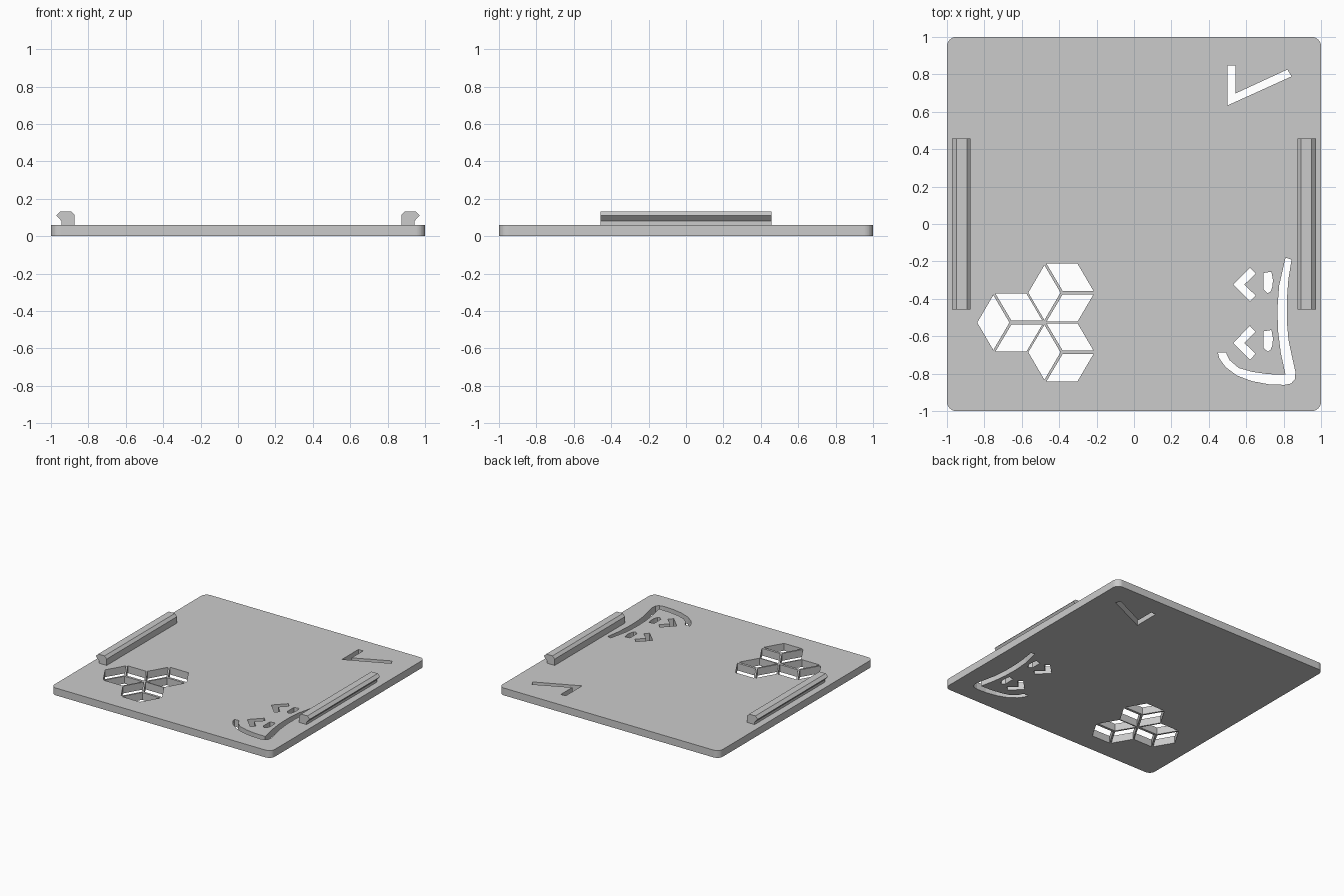
import bpy
import bmesh
import math

if "Cube" in bpy.data.objects:
    bpy.data.objects.remove(bpy.data.objects["Cube"], do_unlink=True)

GREY = (0.6, 0.6, 0.6, 1)
grey = bpy.data.materials.new("plain grey")
grey.use_nodes = True
grey.diffuse_color = GREY
grey.node_tree.nodes["Principled BSDF"].inputs["Base Color"].default_value = GREY

THICK = 0.06


def shift(points, dx, dy):
    return [(x + dx, y + dy) for x, y in points]


def sheet(name, outlines, z0, z1):
    """Extruded flat shape: first outline is the rim, the others are holes."""
    curve = bpy.data.curves.new(name + "_outline", "CURVE")
    curve.dimensions = "2D"
    curve.fill_mode = "BOTH"
    curve.extrude = (z1 - z0) / 2
    for points in outlines:
        spline = curve.splines.new("POLY")
        spline.points.add(len(points) - 1)
        for p, (x, y) in zip(spline.points, points):
            p.co = (x, y, 0, 1)
        spline.use_cyclic_u = True
    temp = bpy.data.objects.new(name + "_outline", curve)
    bpy.context.collection.objects.link(temp)
    graph = bpy.context.evaluated_depsgraph_get()
    mesh = bpy.data.meshes.new_from_object(temp.evaluated_get(graph))
    bpy.data.objects.remove(temp, do_unlink=True)
    bm = bmesh.new()
    bm.from_mesh(mesh)
    bmesh.ops.remove_doubles(bm, verts=bm.verts, dist=0.0005)
    bmesh.ops.translate(bm, verts=bm.verts, vec=(0, 0, (z0 + z1) / 2))
    bmesh.ops.recalc_face_normals(bm, faces=bm.faces)
    for face in bm.faces:
        face.smooth = False
    bm.to_mesh(mesh)
    bm.free()
    mesh.materials.clear()
    mesh.materials.append(grey)
    obj = bpy.data.objects.new(name, mesh)
    bpy.context.collection.objects.link(obj)
    return obj


# Rounded square rim
R = 0.05
rim = []
for i, (sx, sy) in enumerate([(1, 1), (-1, 1), (-1, -1), (1, -1)]):
    for k in range(9):
        a = math.radians(90 * i + 90 * k / 8)
        rim.append((sx * (1 - R) + R * math.cos(a), sy * (1 - R) + R * math.sin(a)))

# Three cube-like cells, each made of three rhombus openings
side = [(-0.18, 0), (-0.094, 0.147), (-0.008, 0), (-0.094, -0.147)]
upper = [(-0.083, 0.155), (0.083, 0.155), (0.168, 0.01), (0.003, 0.01)]
lower = [(x, -y) for x, y in upper]
holes = []
for cx, cy in [(-0.658, -0.527), (-0.385, -0.367), (-0.385, -0.686)]:
    holes += [shift(r, cx, cy) for r in (side, upper, lower)]

# Tick-shaped opening
holes.append([(0.5, 0.848), (0.543, 0.848), (0.543, 0.698),
              (0.82, 0.826), (0.842, 0.789), (0.5, 0.634)])

# Paired chevrons and small rounded slots
chevron = [(0.53, -0.324), (0.62, -0.233), (0.65, -0.265),
           (0.59, -0.324), (0.65, -0.382), (0.62, -0.414)]
slot = [(0.692, -0.262), (0.735, -0.255), (0.743, -0.3), (0.74, -0.335),
        (0.73, -0.362), (0.715, -0.37), (0.692, -0.35)]
for dy in (0, -0.312):
    holes += [shift(chevron, 0, dy), shift(slot, 0, dy)]

# Long hooked opening
holes.append([(0.81, -0.18), (0.842, -0.19), (0.825, -0.3), (0.817, -0.41),
              (0.817, -0.52), (0.826, -0.62), (0.845, -0.71), (0.863, -0.79),
              (0.86, -0.83), (0.84, -0.853), (0.805, -0.86), (0.72, -0.857),
              (0.63, -0.84), (0.55, -0.81), (0.49, -0.765), (0.457, -0.72),
              (0.449, -0.688), (0.492, -0.688), (0.51, -0.727), (0.56, -0.77),
              (0.63, -0.79), (0.72, -0.803), (0.81, -0.805), (0.785, -0.69),
              (0.77, -0.57), (0.767, -0.45), (0.776, -0.33)])

sheet("plate", [rim] + holes, 0, THICK)

# Hooked rails along both sides
profile = [(0.873, 0.058), (0.873, 0.112), (0.893, 0.133), (0.95, 0.133),
           (0.972, 0.111), (0.943, 0.08), (0.943, 0.058)]
for name, s in (("left_rail", 1), ("right_rail", -1)):
    bm = bmesh.new()
    end = bm.faces.new([bm.verts.new((s * x, -0.457, z)) for x, z in profile])
    ext = bmesh.ops.extrude_face_region(bm, geom=[end], use_keep_orig=True)
    moved = [v for v in ext["geom"] if isinstance(v, bmesh.types.BMVert)]
    bmesh.ops.translate(bm, verts=moved, vec=(0, 0.914, 0))
    bmesh.ops.recalc_face_normals(bm, faces=bm.faces)
    mesh = bpy.data.meshes.new(name)
    bm.to_mesh(mesh)
    bm.free()
    mesh.materials.append(grey)
    bpy.context.collection.objects.link(bpy.data.objects.new(name, mesh))
